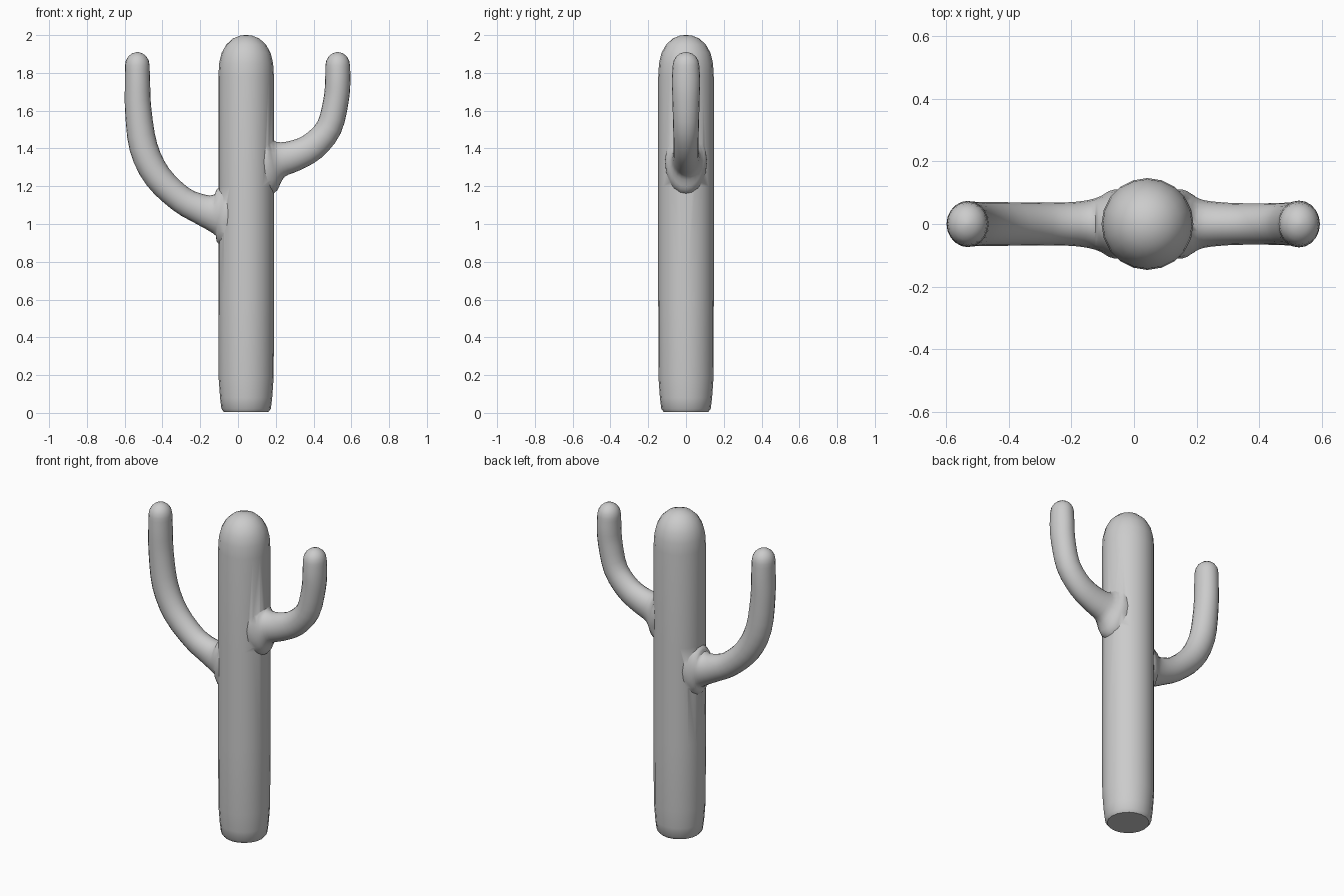
import bpy, bmesh, math
from mathutils import Vector

if "Cube" in bpy.data.objects:
    bpy.data.objects.remove(bpy.data.objects["Cube"])

SIDES = 20


def skin(name, rings):
    """Close a stack of equal-sized point rings into a solid."""
    bm = bmesh.new()
    loops = [[bm.verts.new(p) for p in ring] for ring in rings]
    for a, b in zip(loops, loops[1:]):
        for i in range(SIDES):
            j = (i + 1) % SIDES
            bm.faces.new((a[i], a[j], b[j], b[i]))
    bm.faces.new(loops[0][::-1])
    bm.faces.new(loops[-1])
    bmesh.ops.recalc_face_normals(bm, faces=bm.faces)
    mesh = bpy.data.meshes.new(name)
    bm.to_mesh(mesh)
    bm.free()
    obj = bpy.data.objects.new(name, mesh)
    bpy.context.collection.objects.link(obj)
    return obj


def refine(points, steps=3):
    """Catmull-Rom interpolation of the arm sections."""
    pts = [Vector(p) for p in points]
    out = []
    for i in range(len(pts) - 1):
        p0, p1 = pts[max(i - 1, 0)], pts[i]
        p2, p3 = pts[i + 1], pts[min(i + 2, len(pts) - 1)]
        for s in range(steps):
            t = s / steps
            out.append(0.5 * (2 * p1 + (p2 - p0) * t
                              + (2 * p0 - 5 * p1 + 4 * p2 - p3) * t * t
                              + (3 * p1 - p0 - 3 * p2 + p3) * t ** 3))
    return out + [pts[-1]]


def arm(name, sections):
    """Sweep ellipses (x, z, half height in bend plane, half width in y)."""
    secs = refine(sections)
    # rounded tip above the last section
    x, z, r, w = secs[-1]
    for k in range(1, 5):
        a = math.radians(k * 21)
        secs.append(Vector((x, z + 0.07 * math.sin(a), r * math.cos(a), w * math.cos(a))))
    rings = []
    for i, (x, z, r, w) in enumerate(secs):
        a, b = secs[max(i - 1, 0)], secs[min(i + 1, len(secs) - 1)]
        d = Vector((b[0] - a[0], 0, b[1] - a[1])).normalized()
        n = Vector((-d.z, 0, d.x))
        rings.append([Vector((x, 0, z)) + n * r * math.cos(t) + Vector((0, w * math.sin(t), 0))
                      for t in (math.tau * k / SIDES for k in range(SIDES))])
    return skin(name, rings)


# Trunk: lathed column with softened base and domed top
profile = [(0.118, 0.005), (0.131, 0.022), (0.138, 0.08), (0.146, 0.19), (0.147, 0.6),
           (0.147, 1.2), (0.147, 1.78), (0.143, 1.85), (0.130, 1.905), (0.105, 1.95),
           (0.07, 1.982), (0.03, 1.998), (0.004, 2.0)]
trunk = skin("cactus", [[(0.043 + r * math.cos(math.tau * k / SIDES),
                          r * math.sin(math.tau * k / SIDES), z) for k in range(SIDES)]
                        for r, z in profile])
trunk.data.vertices.foreach_get  # mesh stays editable for the unions below

# Arms: flared where they leave the trunk
left = arm("left_arm", [
    (0.02, 1.05, 0.17, 0.11), (-0.065, 1.055, 0.175, 0.11), (-0.105, 1.06, 0.135, 0.09),
    (-0.14, 1.062, 0.098, 0.078), (-0.20, 1.08, 0.080, 0.070), (-0.30, 1.13, 0.072, 0.068),
    (-0.425, 1.25, 0.074, 0.070), (-0.50, 1.405, 0.075, 0.071), (-0.528, 1.60, 0.070, 0.072),
    (-0.532, 1.74, 0.067, 0.074), (-0.533, 1.84, 0.065, 0.070)])
right = arm("right_arm", [
    (0.07, 1.33, 0.17, 0.11), (0.155, 1.33, 0.18, 0.11), (0.192, 1.335, 0.14, 0.09),
    (0.225, 1.342, 0.095, 0.076), (0.30, 1.362, 0.082, 0.068), (0.395, 1.41, 0.075, 0.066),
    (0.482, 1.51, 0.069, 0.068), (0.520, 1.66, 0.067, 0.072), (0.528, 1.76, 0.067, 0.075),
    (0.528, 1.84, 0.065, 0.070)])

# Fuse the arms into the trunk
bpy.context.view_layer.objects.active = trunk
trunk.select_set(True)
for part in (left, right):
    mod = trunk.modifiers.new("join", "BOOLEAN")
    mod.operation = "UNION"
    mod.solver = "EXACT"
    mod.object = part
    bpy.ops.object.modifier_apply(modifier=mod.name)
    bpy.data.objects.remove(part, do_unlink=True)

bpy.ops.object.shade_smooth_by_angle(angle=math.radians(40))
